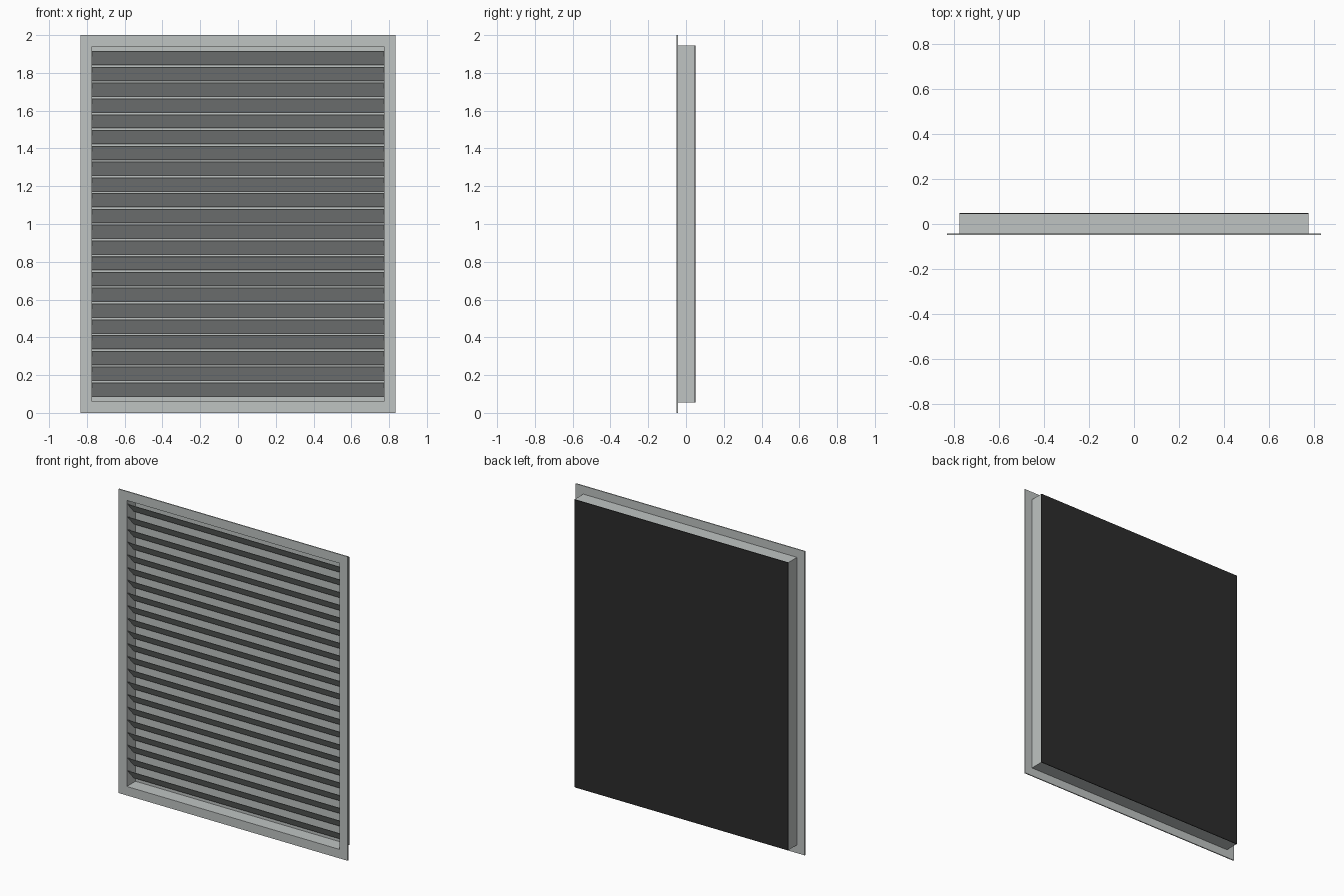
import bpy
import bmesh

if "Cube" in bpy.data.objects:
    bpy.data.objects.remove(bpy.data.objects["Cube"])


def material(name, rgb):
    m = bpy.data.materials.new(name)
    m.diffuse_color = (*rgb, 1.0)
    m.use_nodes = True
    m.node_tree.nodes["Principled BSDF"].inputs["Base Color"].default_value = m.diffuse_color
    return m


GREY = material("light grey metal", (0.52, 0.55, 0.54))
BLACK = material("black backing", (0.025, 0.025, 0.025))


def finish(name, bm, mat):
    bmesh.ops.recalc_face_normals(bm, faces=bm.faces)
    mesh = bpy.data.meshes.new(name)
    bm.to_mesh(mesh)
    bm.free()
    mesh.materials.append(mat)
    obj = bpy.data.objects.new(name, mesh)
    bpy.context.collection.objects.link(obj)
    return obj


def rect(bm, half_x, half_z, y):
    return [bm.verts.new((sx * half_x, y, 1 + sz * half_z))
            for sx, sz in ((-1, -1), (1, -1), (1, 1), (-1, 1))]


def ring(name, outer, inner, y0, y1, mat):
    """Rectangular hollow frame running from y0 to y1."""
    bm = bmesh.new()
    loops = [rect(bm, *outer, y0), rect(bm, *outer, y1),
             rect(bm, *inner, y1), rect(bm, *inner, y0)]
    for k in range(4):
        a, b = loops[k], loops[(k + 1) % 4]
        for i in range(4):
            j = (i + 1) % 4
            bm.faces.new((a[i], a[j], b[j], b[i]))
    return finish(name, bm, mat)


def panel(name, half_x, half_z, y0, y1, mat):
    bm = bmesh.new()
    front, back = rect(bm, half_x, half_z, y0), rect(bm, half_x, half_z, y1)
    bm.faces.new(front)
    bm.faces.new(back)
    for i in range(4):
        j = (i + 1) % 4
        bm.faces.new((front[i], front[j], back[j], back[i]))
    return finish(name, bm, mat)


OPENING = (0.774, 0.941)
SLEEVE = (0.778, 0.946)

# Front flange, sleeve behind it, and the closed back
ring("flange", (0.833, 1.0), OPENING, -0.05, -0.043, GREY)
ring("sleeve", SLEEVE, OPENING, -0.043, 0.045, GREY)
panel("inner_back", *OPENING, 0.040, 0.045, GREY)
panel("backing_plate", *SLEEVE, 0.045, 0.05, BLACK)

# Slanted slats: high at the front edge, low at the back edge
COUNT, TOP, PITCH, DROP, THICK = 22, 1.915, 0.0835, 0.074, 0.003
bm = bmesh.new()
for n in range(COUNT):
    z = TOP - n * PITCH
    profile = [(-0.042, z), (-0.042, z - THICK),
               (0.022, z - DROP), (0.022, z - DROP + THICK)]
    left = [bm.verts.new((-OPENING[0], y, h)) for y, h in profile]
    right = [bm.verts.new((OPENING[0], y, h)) for y, h in profile]
    bm.faces.new(left)
    bm.faces.new(right)
    for i in range(4):
        j = (i + 1) % 4
        bm.faces.new((left[i], left[j], right[j], right[i]))
finish("slats", bm, GREY)
